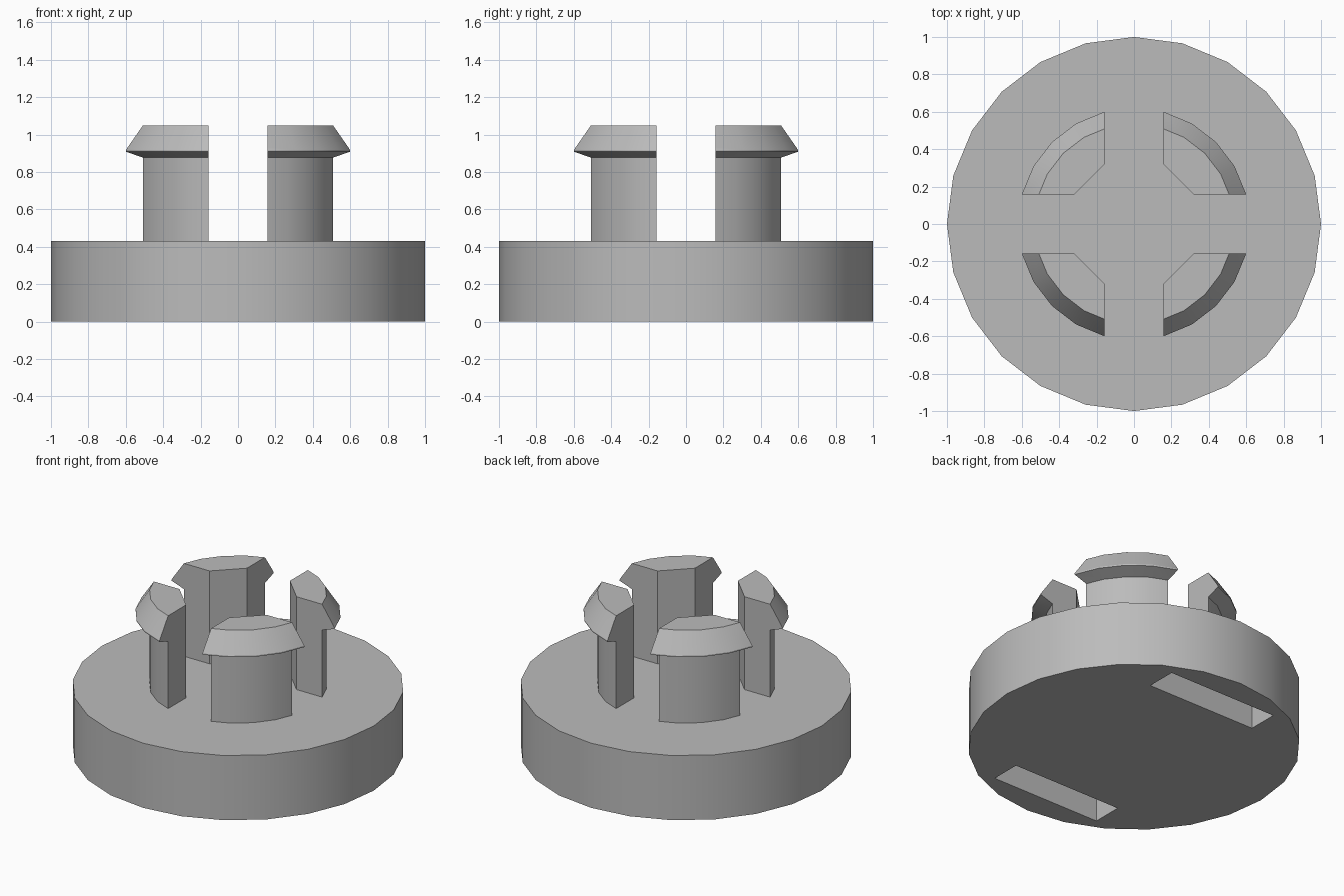
import bpy, bmesh, math
from mathutils import Vector, Matrix

cube = bpy.data.objects.get("Cube")
if cube:
    bpy.data.objects.remove(cube, do_unlink=True)

SIDES = 24
BASE_TOP = 0.43

grey = bpy.data.materials.new("grey plastic")
grey.use_nodes = True
grey.diffuse_color = (0.5, 0.5, 0.5, 1)
grey.node_tree.nodes["Principled BSDF"].inputs["Base Color"].default_value = (0.5, 0.5, 0.5, 1)


def make_object(name, bm):
    bmesh.ops.recalc_face_normals(bm, faces=bm.faces)
    mesh = bpy.data.meshes.new(name)
    bm.to_mesh(mesh)
    bm.free()
    mesh.materials.append(grey)
    obj = bpy.data.objects.new(name, mesh)
    bpy.context.collection.objects.link(obj)
    return obj


def activate(obj):
    bpy.ops.object.select_all(action='DESELECT')
    obj.select_set(True)
    bpy.context.view_layer.objects.active = obj


def lathe(profile):
    """Closed solid of revolution from (radius, height) points."""
    bm = bmesh.new()
    rings = []
    for r, z in profile:
        angles = [math.tau * i / SIDES for i in range(SIDES)]
        rings.append([bm.verts.new((r * math.cos(a), r * math.sin(a), z)) for a in angles])
    for low, high in zip(rings, rings[1:]):
        for i in range(SIDES):
            j = (i + 1) % SIDES
            bm.faces.new((low[i], low[j], high[j], high[i]))
    bm.faces.new(rings[0][::-1])
    bm.faces.new(rings[-1])
    return bm


# Round base with two blind slots in its underside
base = make_object("base", lathe([(1, 0), (1, BASE_TOP)]))
for y in (-0.73, 0.73):
    bm = bmesh.new()
    bmesh.ops.create_cube(bm, size=1, matrix=Matrix.Translation((0, y, 0))
                          @ Matrix.Diagonal((0.8, 0.2, 0.62, 1)))
    cutter = make_object("slot_cutter", bm)
    cutter.hide_render = True
    cut = base.modifiers.new("slot", 'BOOLEAN')
    cut.operation = 'DIFFERENCE'
    cut.solver = 'EXACT'
    cut.object = cutter
    activate(base)
    bpy.ops.object.modifier_apply(modifier=cut.name)
    bpy.data.objects.remove(cutter, do_unlink=True)

# Four snap prongs: a barbed post cut by the cross gap and the inner chamfer
POST = [(0.535, BASE_TOP), (0.535, 0.877), (0.62, 0.908), (0.62, 0.917), (0.535, 1.048)]
GAP, INNER = 0.158, 0.32
prongs = []
for side, sx in (("left", 1), ("right", -1)):
    for end, sy in (("front", -1), ("back", 1)):
        bm = lathe(POST)
        planes = [((sx * GAP, 0, 0), (sx, 0, 0)),
                  ((0, sy * GAP, 0), (0, sy, 0)),
                  ((sx * GAP, sy * INNER, 0), (sx, sy, 0))]
        for point, normal in planes:
            geom = bm.verts[:] + bm.edges[:] + bm.faces[:]
            res = bmesh.ops.bisect_plane(bm, geom=geom, plane_co=Vector(point),
                                         plane_no=Vector(normal).normalized(),
                                         clear_inner=True)
            edges = [e for e in res["geom_cut"] if isinstance(e, bmesh.types.BMEdge)]
            bmesh.ops.contextual_create(bm, geom=edges)
        prongs.append(make_object(f"{end}_{side}_prong", bm))

# Smooth round walls, crisp edges
for obj in [base] + prongs:
    activate(obj)
    bpy.ops.object.shade_smooth_by_angle(angle=math.radians(20))
